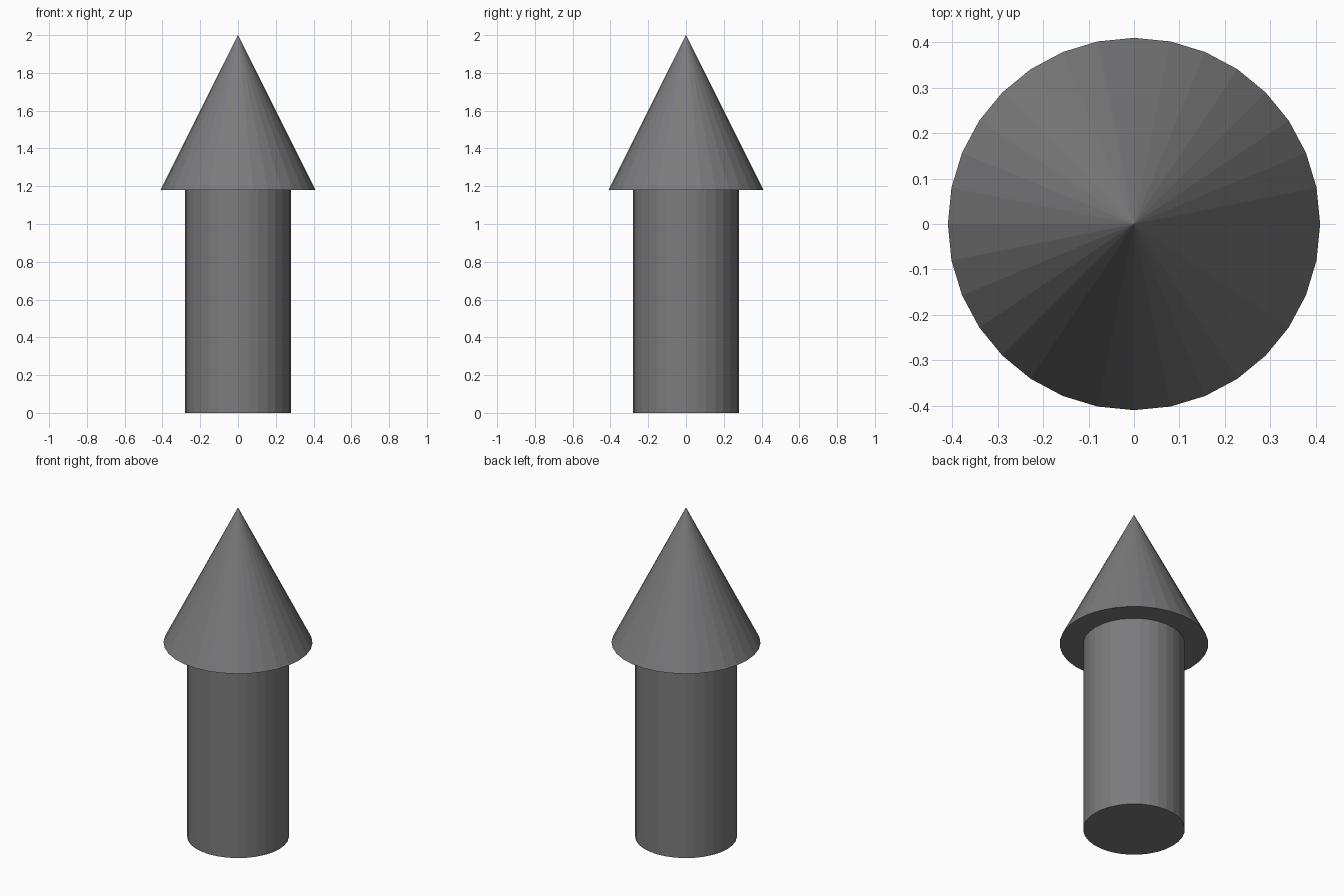
import bpy

if "Cube" in bpy.data.objects:
    bpy.data.objects.remove(bpy.data.objects["Cube"])

SIDES = 32
SHAFT_RADIUS, HEAD_RADIUS = 0.28, 0.41
SHAFT_TOP, TIP = 1.18, 2.0

grey = bpy.data.materials.new("dark_grey")
grey.diffuse_color = (0.2, 0.2, 0.205, 1.0)
grey.use_nodes = True
grey.node_tree.nodes["Principled BSDF"].inputs["Base Color"].default_value = grey.diffuse_color


def finish(name):
    obj = bpy.context.object
    obj.name = name
    obj.data.materials.append(grey)


# Shaft: plain flat-sided cylinder standing on the ground
bpy.ops.mesh.primitive_cylinder_add(vertices=SIDES, radius=SHAFT_RADIUS, depth=SHAFT_TOP,
                                    location=(0, 0, SHAFT_TOP / 2))
finish("shaft")

# Head: wider cone resting on the shaft
bpy.ops.mesh.primitive_cone_add(vertices=SIDES, radius1=HEAD_RADIUS, radius2=0,
                                depth=TIP - SHAFT_TOP,
                                location=(0, 0, (SHAFT_TOP + TIP) / 2))
finish("pointed_head")
